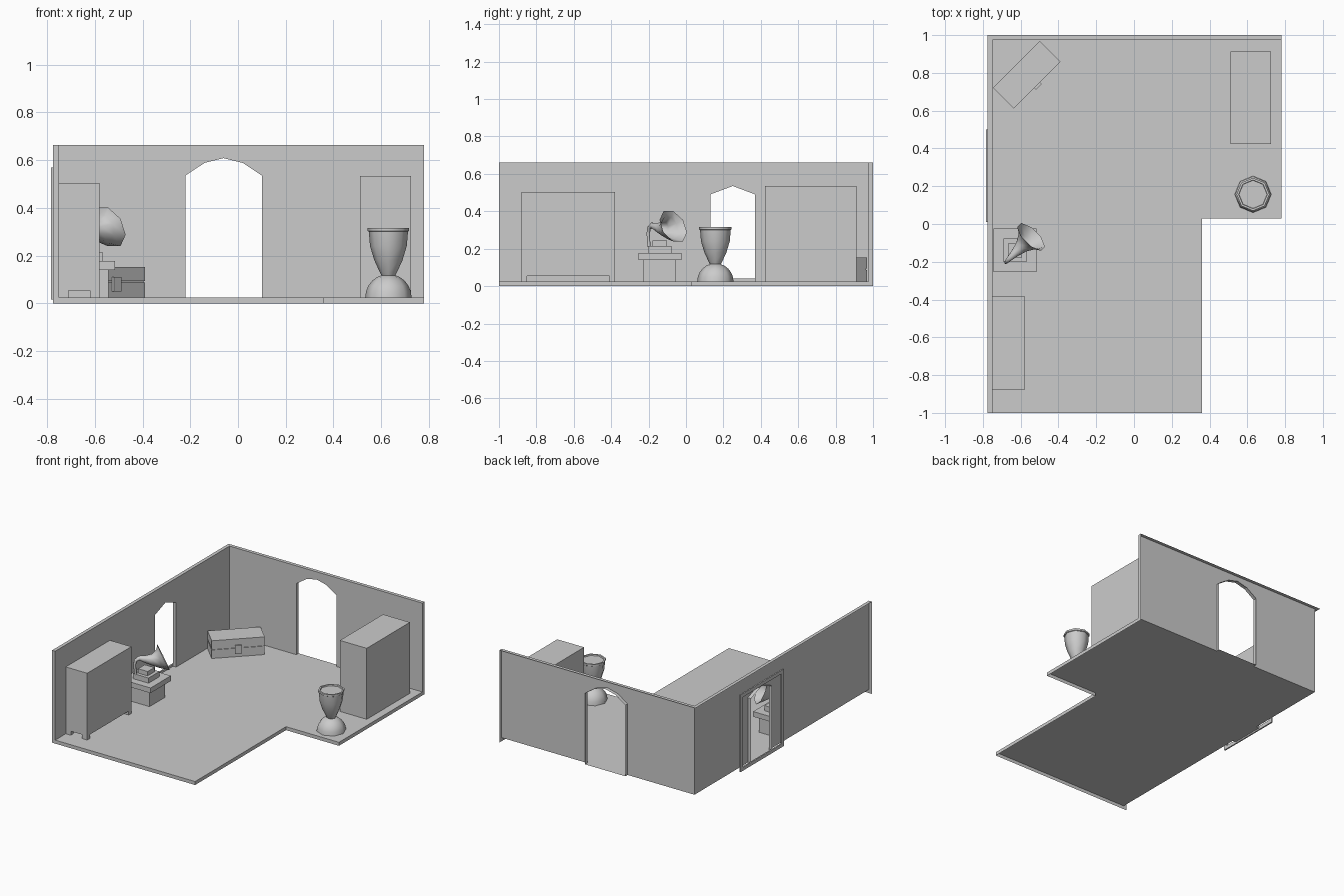
import bpy, bmesh, math
from mathutils import Vector, Matrix

cube = bpy.data.objects.get("Cube")
if cube:
    bpy.data.objects.remove(cube, do_unlink=True)

grey = bpy.data.materials.new("plain_grey")
grey.use_nodes = True
grey.diffuse_color = (0.6, 0.6, 0.6, 1)
grey.node_tree.nodes["Principled BSDF"].inputs["Base Color"].default_value = (0.6, 0.6, 0.6, 1)


def finish(name, bm, smooth=False, recalc=True):
    if recalc:
        bmesh.ops.recalc_face_normals(bm, faces=bm.faces[:])
    mesh = bpy.data.meshes.new(name)
    bm.to_mesh(mesh)
    bm.free()
    mesh.materials.append(grey)
    obj = bpy.data.objects.new(name, mesh)
    bpy.context.collection.objects.link(obj)
    if smooth:
        bpy.ops.object.select_all(action='DESELECT')
        obj.select_set(True)
        bpy.context.view_layer.objects.active = obj
        bpy.ops.object.shade_smooth_by_angle(angle=math.radians(50))
    return obj


def add_box(bm, x, y, z):
    size = Matrix.Diagonal((x[1] - x[0], y[1] - y[0], z[1] - z[0], 1))
    mid = Matrix.Translation((sum(x) / 2, sum(y) / 2, sum(z) / 2))
    bmesh.ops.create_cube(bm, size=1, matrix=mid @ size)


def boxes(name, *parts):
    bm = bmesh.new()
    for part in parts:
        add_box(bm, *part)
    return finish(name, bm)


def panel(bm, points, facing):
    face = bm.faces.new([bm.verts.new(p) for p in points])
    face.normal_update()
    if face.normal.dot(Vector(facing)) < 0:
        face.normal_flip()


# Room dimensions
L, R, F, B = -0.775, 0.78, -1.0, 1.0
T, FLOOR, TOP = 0.025, 0.025, 0.662
STEP_X, STEP_Y = 0.36, 0.03
IL, IB = L + T, B - T

# Floor with an exposed skirt
bm = bmesh.new()
rim = [(IL, F), (STEP_X, F), (STEP_X, STEP_Y), (R, STEP_Y), (R, IB)]
panel(bm, [(x, y, FLOOR) for x, y in rim + [(IL, IB)]], (0, 0, 1))
for (x0, y0), (x1, y1) in zip(rim, rim[1:]):
    panel(bm, [(x0, y0, 0), (x1, y1, 0), (x1, y1, FLOOR), (x0, y0, FLOOR)],
          (y1 - y0, x0 - x1, 0))
finish("floor", bm, recalc=False)


def wall(name, place, start, end, arch, inward):
    """Inner skin with an arched opening, opening lining, top rim and end strip.
    place(u, depth, z) maps wall coordinates to the room."""
    bm = bmesh.new()
    opening = [(arch[0][0], FLOOR)] + arch + [(arch[-1][0], FLOOR)]
    outline = [(start, FLOOR)] + opening + [(end, FLOOR), (end, TOP), (start, TOP)]
    panel(bm, [place(u, 0, z) for u, z in outline], inward)
    centre = Vector(place((arch[0][0] + arch[-1][0]) / 2, T / 2, 0.3))
    for (u0, z0), (u1, z1) in zip(opening, opening[1:] + opening[:1]):
        quad = [place(u0, 0, z0), place(u1, 0, z1), place(u1, T, z1), place(u0, T, z0)]
        panel(bm, quad, centre - sum((Vector(q) for q in quad), Vector()) / 4)
    return bm


# Left wall
left_place = lambda u, d, z: (IL - d, u, z)
bm = wall("left_wall", left_place, F, IB,
          [(0.13, 0.49), (0.25, 0.535), (0.37, 0.49)], (1, 0, 0))
panel(bm, [(L, F, TOP), (IL, F, TOP), (IL, B, TOP), (L, B, TOP)], (0, 0, 1))
panel(bm, [(L, F, 0), (IL, F, 0), (IL, F, TOP), (L, F, TOP)], (0, -1, 0))
finish("left_wall", bm, recalc=False)

# Back wall
back_place = lambda u, d, z: (u, IB + d, z)
bm = wall("back_wall", back_place, IL, R,
          [(-0.22, 0.535), (-0.14, 0.588), (-0.06, 0.608), (0.02, 0.588), (0.10, 0.535)],
          (0, -1, 0))
panel(bm, [(IL, IB, TOP), (R, IB, TOP), (R, B, TOP), (IL, B, TOP)], (0, 0, 1))
panel(bm, [(R, IB, 0), (R, B, 0), (R, B, TOP), (R, IB, TOP)], (1, 0, 0))
finish("back_wall", bm, recalc=False)

# Rectangular trim outside the left doorway
fx, w = (-0.784, -0.774), 0.025
boxes("doorway_trim",
      (fx, (0.01, 0.01 + w), (0.015, 0.568)), (fx, (0.50 - w, 0.50), (0.015, 0.568)),
      (fx, (0.01 + w, 0.50 - w), (0.568 - w, 0.568)), (fx, (0.01 + w, 0.50 - w), (0.015, 0.015 + w)))

# Wardrobe on four corner feet
feet = [(x, y, (FLOOR, 0.053)) for x in ((-0.75, -0.71), (-0.62, -0.58))
        for y in ((-0.88, -0.85), (-0.41, -0.38))]
boxes("wardrobe", ((-0.75, -0.58), (-0.88, -0.38), (0.053, 0.504)), *feet)

# Tall cabinet
boxes("cabinet", ((0.512, 0.725), (0.423, 0.912), (FLOOR, 0.534)))

# Chest set diagonally in the corner
chest = boxes("chest",
              ((-0.175, 0.175), (-0.078, 0.078), (FLOOR, 0.086)),
              ((-0.17, 0.17), (-0.073, 0.073), (0.086, 0.094)),
              ((-0.175, 0.175), (-0.078, 0.078), (0.094, 0.152)))
clasp = boxes("chest_clasp", ((-0.022, 0.022), (-0.09, -0.078), (0.05, 0.11)))
for part in (chest, clasp):
    part.location = (-0.568, 0.79, 0)
    part.rotation_euler.z = math.pi / 4

# Small table with the player's stepped base
def square(cx, cy, r, z0, z1):
    return ((cx - r, cx + r), (cy - r, cy + r), (z0, z1))


boxes("side_table", square(-0.63, -0.14, 0.087, FLOOR, 0.14), square(-0.63, -0.14, 0.115, 0.14, 0.177))
boxes("player_base", square(-0.63, -0.14, 0.062, 0.177, 0.214), square(-0.63, -0.14, 0.038, 0.214, 0.245))

# Horn lofted along a curve in a diagonal vertical plane: distance, height, radius
path = [(0.012, 0.21, 0.009), (0.005, 0.28, 0.009), (0.012, 0.31, 0.011), (0.035, 0.325, 0.015),
        (0.075, 0.315, 0.024), (0.12, 0.307, 0.038), (0.165, 0.31, 0.064), (0.195, 0.32, 0.096)]
along, side = Vector((1, 1, 0)).normalized(), Vector((1, -1, 0)).normalized()
anchor = Vector((-0.682, -0.206, 0))
mids = [anchor + along * s + Vector((0, 0, z)) for s, z, r in path]
bm = bmesh.new()
rings = []
for i, (s, z, r) in enumerate(path):
    tangent = (mids[min(i + 1, len(path) - 1)] - mids[max(i - 1, 0)]).normalized()
    if i == len(path) - 1:
        tangent = along * math.cos(0.42) + Vector((0, 0, math.sin(0.42)))
    up = tangent.cross(side)
    rings.append([bm.verts.new(mids[i] + r * (side * math.cos(a) + up * math.sin(a)))
                  for a in (math.tau * (k + 0.5) / 8 for k in range(8))])
for a, b in zip(rings, rings[1:]):
    for k in range(8):
        n = (k + 1) % 8
        bm.faces.new((a[k], a[n], b[n], b[k]))
finish("player_horn", bm, smooth=True)


def lathe(name, profile, centre, sides=8):
    bm = bmesh.new()
    loops = [[bm.verts.new((centre[0] + r * math.cos(math.tau * k / sides),
                            centre[1] + r * math.sin(math.tau * k / sides), z))
              for k in range(sides)] for r, z in profile]
    for a, b in zip(loops, loops[1:]):
        for k in range(sides):
            n = (k + 1) % sides
            bm.faces.new((a[k], a[n], b[n], b[k]))
    bm.faces.new(loops[0])
    bm.faces.new(loops[-1])
    return finish(name, bm, smooth=True)


# Urn on a domed foot
urn_centre = (0.63, 0.157)
dome = [(0.097 * math.cos(a), FLOOR + 0.097 * math.sin(a))
        for a in (math.radians(d) for d in range(0, 90, 15))]
lathe("urn_foot", dome, urn_centre)
lathe("urn_bowl", [(0.028, 0.115), (0.036, 0.13), (0.059, 0.18), (0.077, 0.24), (0.082, 0.30),
                   (0.087, 0.303), (0.087, 0.316), (0.076, 0.316), (0.074, 0.308)], urn_centre)
